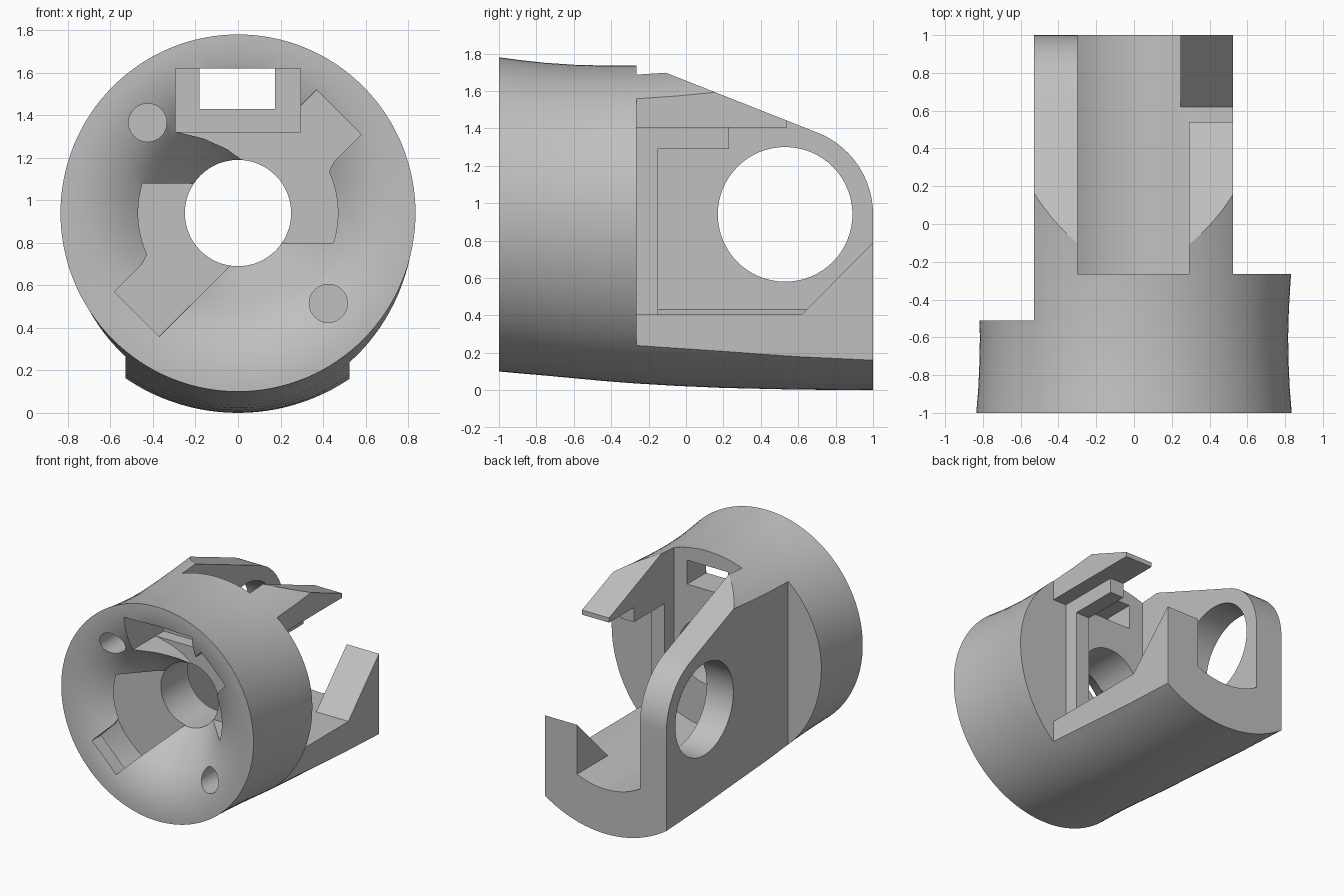
import bpy, bmesh, math

cube = bpy.data.objects.get("Cube")
if cube:
    bpy.data.objects.remove(cube, do_unlink=True)

CZ = 0.94  # height of the main axis

grey = bpy.data.materials.new("plain grey")
grey.use_nodes = True
COLOUR = (0.53, 0.53, 0.53, 1)
grey.diffuse_color = COLOUR
grey.node_tree.nodes["Principled BSDF"].inputs["Base Color"].default_value = COLOUR


def finish(name, bm):
    bmesh.ops.recalc_face_normals(bm, faces=bm.faces)
    me = bpy.data.meshes.new(name)
    bm.to_mesh(me)
    bm.free()
    me.materials.append(grey)
    ob = bpy.data.objects.new(name, me)
    bpy.context.collection.objects.link(ob)
    return ob


def loft(name, rings):
    """Closed solid through matching rings of points."""
    bm = bmesh.new()
    rows = [[bm.verts.new(p) for p in ring] for ring in rings]
    n = len(rows[0])
    for a, b in zip(rows, rows[1:]):
        for i in range(n):
            j = (i + 1) % n
            bm.faces.new((a[i], a[j], b[j], b[i]))
    bm.faces.new(rows[0])
    bm.faces.new(rows[-1])
    return finish(name, bm)


def prism_y(name, pts, y0, y1):
    return loft(name, [[(x, y, z) for x, z in pts] for y in (y0, y1)])


def prism_x(name, pts, x0, x1):
    return loft(name, [[(x, y, z) for y, z in pts] for x in (x0, x1)])


def box(name, x0, x1, y0, y1, z0, z1):
    return prism_y(name, [(x0, z0), (x1, z0), (x1, z1), (x0, z1)], y0, y1)


def arc(cx, cy, r, a0, a1, n):
    steps = [math.radians(a0 + (a1 - a0) * i / n) for i in range(n + 1)]
    return [(cx + r * math.cos(t), cy + r * math.sin(t)) for t in steps]


def circle(cx, cy, r, n=64):
    return arc(cx, cy, r, 0, 360, n)[:-1]


def half_turn(pts):
    return [(-x, 2 * CZ - z) for x, z in pts]


def cut(target, cutter):
    mod = target.modifiers.new("cut", 'BOOLEAN')
    mod.operation = 'DIFFERENCE'
    mod.solver = 'EXACT'
    mod.object = cutter
    bpy.context.view_layer.update()
    deps = bpy.context.evaluated_depsgraph_get()
    me = bpy.data.meshes.new_from_object(target.evaluated_get(deps))
    target.modifiers.clear()
    target.data = me
    bpy.data.objects.remove(cutter, do_unlink=True)


# Flared body: y, half width, upper half height, lower half height
STATIONS = [(-1, .835, .84, .84), (-.88, .825, .824, .851), (-.75, .819, .81, .862),
            (-.6, .816, .80, .876), (-.45, .82, .796, .89), (-.27, .831, .797, .904),
            (-.05, .84, .811, .917), (.2, .855, .832, .928), (.6, .9, .88, .937),
            (1, .94, .94, .94)]
rings = []
for y, a, up, lo in STATIONS:
    rings.append([(a * c, y, CZ + (up if s > 0 else lo) * s) for c, s in circle(0, 0, 1, 128)])
body = loft("body", rings)

# Flat flanks behind the round front
cut(body, box("c", .525, 2, -.265, 2, -1, 3))
cut(body, box("c", -2, -.53, -.51, 2, -1, 3))

# Sloping top that rounds over at the back
top = [(-.12, 1.702)] + arc(.53, CZ, .47, 70, 0, 16) + [(1.0, .5), (2, .5), (2, 3), (-.12, 3)]
cut(body, prism_x("c", top, -2, 2))

# Rear cavity: curved floor, open top slot and open +x side
floor = arc(0, CZ, .59, 239.5, 294.8, 16)
cavity = [(-.3, 3)] + floor + [(2, .405), (2, 1.405), (.29, 1.405), (.29, 3)]
cut(body, prism_y("c", cavity, -.265, 2))
cut(body, box("c", .27, 2, .54, 2, 1.0, 3))

# Large cross hole in the -x wall
cut(body, prism_x("c", circle(.53, CZ, .36), -1, 0))

# Dished front
dish = [(.80, -1.05), (.78, -1), (.70, -.99), (.62, -.965), (.54, -.925), (.47, -.87),
        (.41, -.80), (.35, -.73), (.30, -.67), (.25, -.61)]
cut(body, loft("c", [[(x, y, z) for x, z in circle(0, CZ, r, 96)] for r, y in dish]))

# Diagonal entry slots, each opening into a wider undercut quarter behind the lip
entry = [(-.43, 1.08), (-.2, 1.08), (0, CZ), (-.04, .69), (-.37, .36), (-.58, .57),
         (-.45, .70), (-.425, .75), (-.425, .8), (-.445, .87), (-.452, .95)]
undercut = [(-.2, 1.08), (0, CZ), (-.04, .69)] + arc(0, CZ, .72, 236.8, 168.8, 20)
for turn in (list, half_turn):
    cut(body, prism_y("c", turn(entry), -1.2, -.8))
    cut(body, prism_y("c", turn(undercut), -.87, -.6))

# Gap joining the upper recess to the rectangular pocket
gap = [(.03, 1.18), (-.05, 1.24), (-.16, 1.29), (-.29, 1.322), (-.29, 1.34), (.27, 1.34), (.1, 1.18)]
cut(body, prism_y("c", gap, -1.2, -.6))

# Rectangular pocket and its window, centre bore, blind holes
cut(body, box("c", -.295, .295, -1.2, -.5, 1.322, 1.62))
cut(body, box("c", -.18, .175, -1.2, 0, 1.43, 1.619))
cut(body, prism_y("c", circle(0, CZ, .25), -1.2, 0))
for x, z in ((-.425, 1.365), (.425, .515)):
    cut(body, prism_y("c", circle(x, z, .09, 32), -1.2, -.55))

# Rail on the bulkhead and under the arm
rail = [(-.275, .405), (-.15, .405), (-.15, 1.29), (.23, 1.29), (.23, 1.41), (-.275, 1.41)]
side_rail = prism_x("side_rail", rail, .291, .41)

# Ramped corner at the back
corner_ramp = prism_x("corner_ramp", [(.615, .4), (1, .4), (1, .79)], .245, .525)

for ob in (body, side_rail, corner_ramp):
    ob.data.materials.clear()
    ob.data.materials.append(grey)
    for p in ob.data.polygons:
        p.material_index = 0
    bpy.ops.object.select_all(action='DESELECT')
    ob.select_set(True)
    bpy.context.view_layer.objects.active = ob
    bpy.ops.object.shade_smooth_by_angle(angle=math.radians(28))
